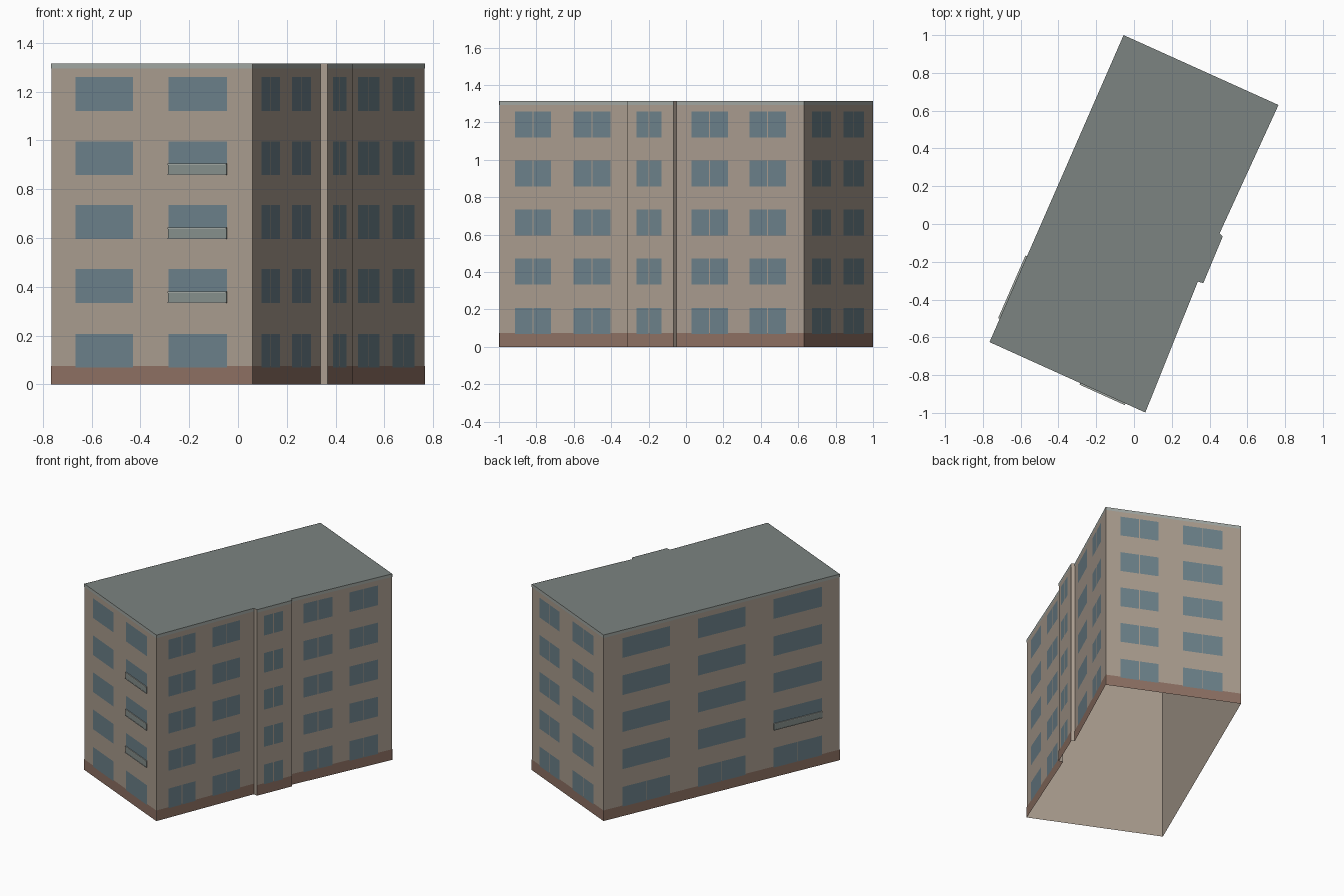
import bpy
from mathutils import Vector

if "Cube" in bpy.data.objects:
    bpy.data.objects.remove(bpy.data.objects["Cube"])

H = 1.315
# footprint corners, counter-clockwise, with the stair bay on the right side
FOOT = [(-0.765, -0.625), (0.06, -0.998), (0.338, -0.305), (0.367, -0.313),
        (0.47, -0.066), (0.453, -0.05), (0.765, 0.63), (-0.055, 1.0)]
ROWS = [0.068, 0.333, 0.596, 0.857, 1.12]
WIN_H = 0.139


def material(name, rgb):
    m = bpy.data.materials.new(name)
    m.diffuse_color = (*rgb, 1)
    m.use_nodes = True
    m.node_tree.nodes["Principled BSDF"].inputs["Base Color"].default_value = m.diffuse_color
    return m


WALL = material("beige render", (0.40, 0.335, 0.275))
GLASS = material("blue glass", (0.15, 0.22, 0.255))
BASE = material("brown base", (0.27, 0.165, 0.125))
ROOF = material("roof grey", (0.20, 0.23, 0.22))
TRIM = material("pale trim", (0.36, 0.39, 0.365))
PANEL = material("balcony panel", (0.24, 0.28, 0.265))


def make(name, verts, faces, mat):
    me = bpy.data.meshes.new(name)
    me.from_pydata(verts, [], faces)
    me.materials.append(mat)
    ob = bpy.data.objects.new(name, me)
    bpy.context.collection.objects.link(ob)


def point(wall, u, z, out):
    """Point on a wall: fraction along it, height, distance outwards."""
    p, q = Vector(FOOT[wall]), Vector(FOOT[(wall + 1) % len(FOOT)])
    d = (q - p).normalized()
    r = p.lerp(q, u) + Vector((d.y, -d.x)) * out
    return (r.x, r.y, z)


def panels(name, rects, mat, out):
    """Flat panels laid just over the walls; rect = wall, u0, u1, z0, z1."""
    verts, faces = [], []
    for w, u0, u1, z0, z1 in rects:
        n = len(verts)
        verts += [point(w, u, z, out) for u, z in ((u0, z0), (u1, z0), (u1, z1), (u0, z1))]
        faces.append((n, n + 1, n + 2, n + 3))
    make(name, verts, faces, mat)


def block(name, w, u0, u1, z0, z1, depth, mat):
    """Shallow box standing proud of a wall."""
    verts = [point(w, u, z, o) for o in (0, depth)
             for u, z in ((u0, z0), (u1, z0), (u1, z1), (u0, z1))]
    make(name, verts, [(4, 5, 6, 7), (0, 1, 5, 4), (1, 2, 6, 5), (2, 3, 7, 6), (3, 0, 4, 7)], mat)


# wall shell, open underneath, and flat roof
n = len(FOOT)
make("walls", [(x, y, z) for z in (0, H) for x, y in FOOT],
     [(i, (i + 1) % n, n + (i + 1) % n, n + i) for i in range(n)], WALL)
make("roof", [(x, y, H) for x, y in FOOT], [tuple(range(n))], ROOF)

# base band and roof edge on the main walls
MAIN = [0, 1, 3, 5, 6, 7]
panels("base_band", [(w, 0, 1, 0, 0.075) for w in MAIN], BASE, 0.001)
panels("roof_edge", [(w, 0, 1, H - 0.021, H) for w in MAIN], TRIM, 0.001)

# window columns: wall -> list of (start, end)
COLUMNS = {0: [(0.121, 0.406), (0.582, 0.873)],
           1: [(0.122, 0.40), (0.573, 0.857)],
           3: [(0.20, 0.74)],
           5: [(0.118, 0.404), (0.574, 0.86)],
           6: [(0.11, 0.39), (0.57, 0.865)],
           7: [(0.08, 0.28), (0.40, 0.60), (0.72, 0.924)]}
rects = []
for w, cols in COLUMNS.items():
    length = (Vector(FOOT[(w + 1) % n]) - Vector(FOOT[w])).length
    for u0, u1 in cols:
        for row, z in enumerate(ROWS):
            if w == 0 or (w == 7 and row > 0):
                rects.append((w, u0, u1, z, z + WIN_H))
            else:  # two panes with a thin mullion between
                mid, gap = (u0 + u1) / 2, 0.003 / length
                rects += [(w, u0, mid - gap, z, z + WIN_H), (w, mid + gap, u1, z, z + WIN_H)]
panels("windows", rects, GLASS, 0.002)

# shallow balconies with pale rails
for w, col, row in [(0, 1, 1), (0, 1, 2), (0, 1, 3), (7, 2, 1)]:
    u0, u1 = COLUMNS[w][col]
    z = ROWS[row]
    block(f"balcony_panel_{w}_{row}", w, u0, u1, z + 0.004, z + 0.041, 0.007, PANEL)
    block(f"balcony_rail_{w}_{row}", w, u0, u1, z + 0.041, z + 0.047, 0.009, TRIM)
    block(f"balcony_sill_{w}_{row}", w, u0, u1, z, z + 0.004, 0.009, TRIM)
